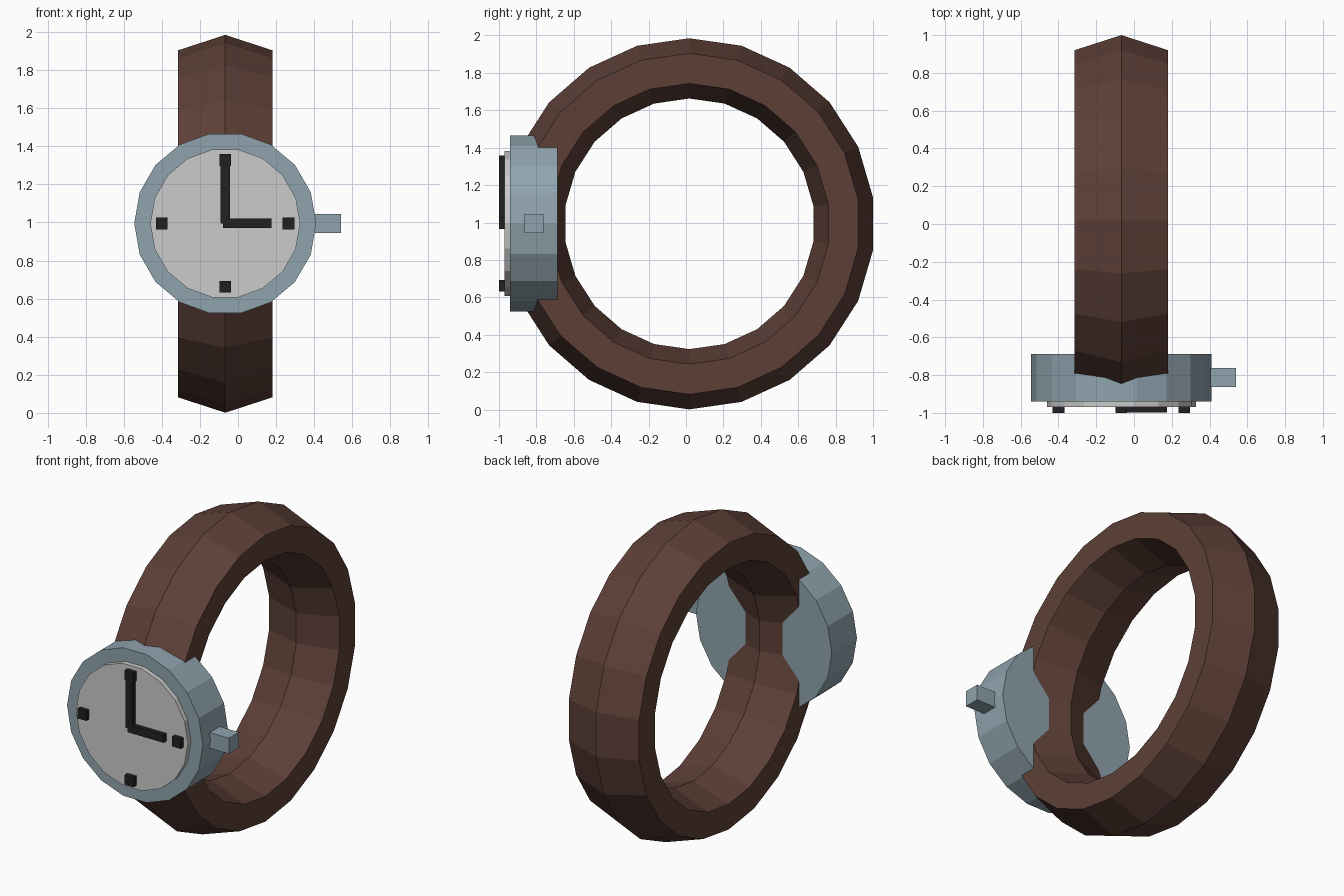
import bpy
from math import radians, sin

if "Cube" in bpy.data.objects:
    bpy.data.objects.remove(bpy.data.objects["Cube"])

CX, CZ = -0.067, 0.995   # watch centre


def material(name, rgb):
    m = bpy.data.materials.new(name)
    m.diffuse_color = (*rgb, 1)
    m.use_nodes = True
    m.node_tree.nodes["Principled BSDF"].inputs["Base Color"].default_value = m.diffuse_color
    return m


leather = material("leather", (0.109, 0.051, 0.038))
steel = material("steel", (0.279, 0.371, 0.423))
black = material("black", (0.015, 0.015, 0.015))


def finish(name, mat):
    ob = bpy.context.object
    ob.name = name
    if mat:
        ob.data.materials.append(mat)
    return ob


def disc(name, radius, y0, y1, mat=None):
    # 18-sided disc facing -y, with corners on the x axis
    bpy.ops.mesh.primitive_cylinder_add(
        vertices=18, radius=radius, depth=y1 - y0,
        location=(CX, (y0 + y1) / 2, CZ),
        rotation=(radians(90), radians(90), 0))
    return finish(name, mat)


def box(name, lo, hi, mat):
    bpy.ops.mesh.primitive_cube_add(
        size=1, location=[(a + b) / 2 for a, b in zip(lo, hi)])
    ob = finish(name, mat)
    ob.scale = [b - a for a, b in zip(lo, hi)]
    return ob


# Strap: hexagonal-section ring, widened along x
bpy.ops.mesh.primitive_torus_add(
    major_segments=22, minor_segments=6, major_radius=0.831, minor_radius=0.161,
    location=(CX, 0.018, 0.993), rotation=(0, radians(90), 0))
strap = finish("strap", leather)
strap.scale.z = 0.247 / (0.161 * sin(radians(60)))

# Case and dial
disc("case", 0.478, -0.94, -0.687, steel)
disc("dial", 0.394, -0.97, -0.90)

# Winding crown
box("crown", (0.405, -0.863, CZ - 0.05), (0.54, -0.763, CZ + 0.05), steel)

# Hour markers at 12, 3, 6 and 9
for i, (dx, dz) in enumerate([(0, 1), (1, 0), (0, -1), (-1, 0)]):
    x, z = CX + dx * 0.333, CZ + dz * 0.333
    box(f"hour_marker_{i + 1}", (x - 0.031, -1.0, z - 0.031),
        (x + 0.031, -0.96, z + 0.031), black)

# Hands
box("minute_hand", (CX - 0.025, -1.0, CZ), (CX + 0.025, -0.96, CZ + 0.32), black)
box("hour_hand", (CX - 0.012, -0.999, CZ - 0.025), (CX + 0.243, -0.96, CZ + 0.025), black)
